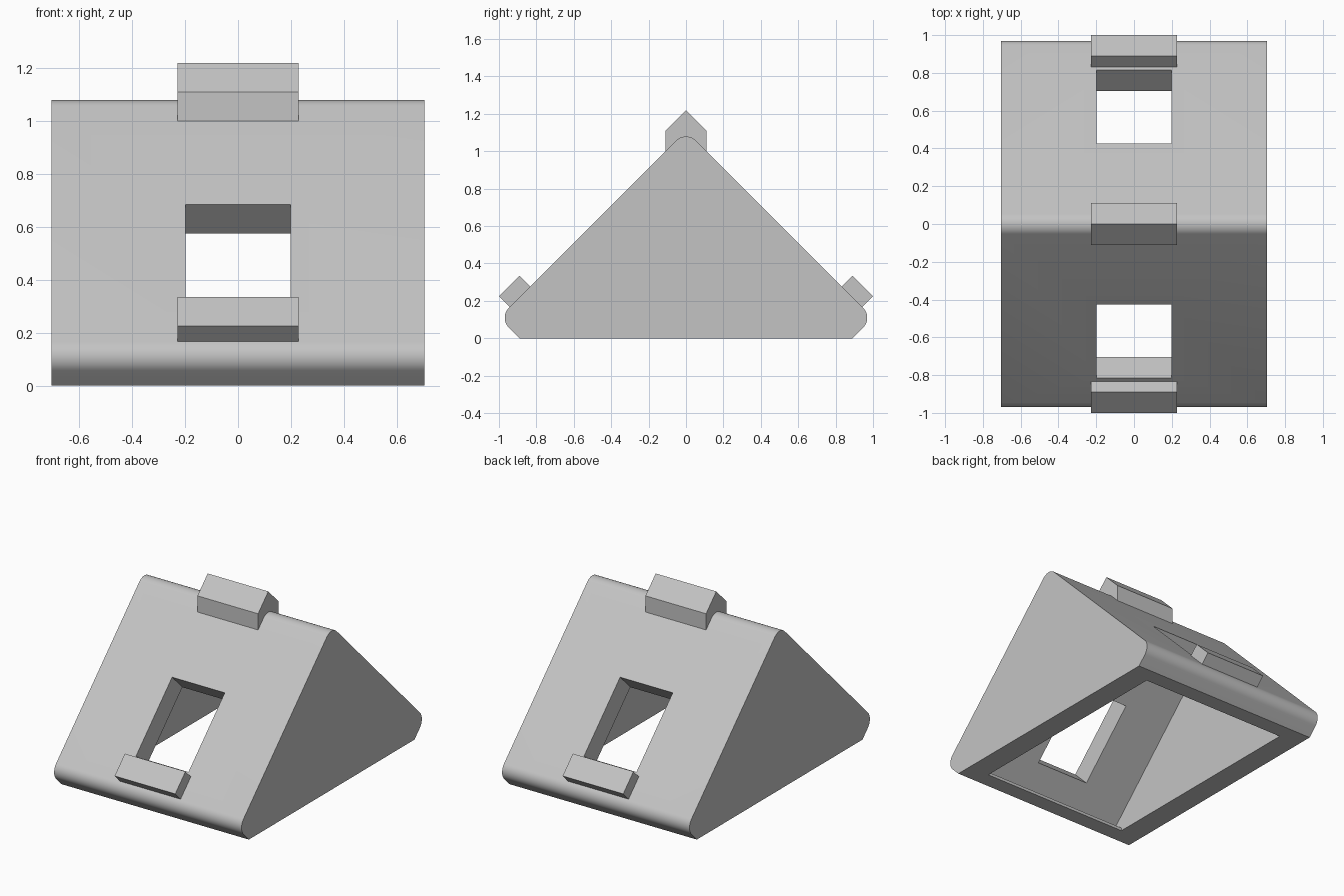
import bpy
import math

cube = bpy.data.objects.get("Cube")
if cube:
    bpy.data.objects.remove(cube, do_unlink=True)

grey = bpy.data.materials.new("light_grey")
grey.use_nodes = True
colour = (0.55, 0.55, 0.55, 1)
grey.diffuse_color = colour
grey.node_tree.nodes["Principled BSDF"].inputs["Base Color"].default_value = colour


def prism(name, profile, half_width):
    """Extrude a (y, z) profile symmetrically along x."""
    n = len(profile)
    verts = [(x, y, z) for x in (-half_width, half_width) for y, z in profile]
    faces = [list(range(n))[::-1], list(range(n, 2 * n))]
    faces += [(i, (i + 1) % n, n + (i + 1) % n, n + i) for i in range(n)]
    mesh = bpy.data.meshes.new(name)
    mesh.from_pydata(verts, [], faces)
    obj = bpy.data.objects.new(name, mesh)
    bpy.context.collection.objects.link(obj)
    mesh.materials.append(grey)
    bpy.context.view_layer.objects.active = obj
    bpy.ops.object.select_all(action='DESELECT')
    obj.select_set(True)
    bpy.ops.object.mode_set(mode='EDIT')
    bpy.ops.mesh.select_all(action='SELECT')
    bpy.ops.mesh.normals_make_consistent(inside=False)
    bpy.ops.object.mode_set(mode='OBJECT')
    return obj


def arc(cy, cz, r, start, end, steps=12):
    angles = [math.radians(start + (end - start) * i / steps) for i in range(steps + 1)]
    return [(cy + r * math.cos(a), cz + r * math.sin(a)) for a in angles]


def slope_block(side, s0, s1, d0, d1):
    """Rectangle aligned to a 45 degree slope: s is across it, d is down it."""
    corners = [(s0, d0), (s0, d1), (s1, d1), (s1, d0)]
    return [(side * (s + d) / 2, (s - d) / 2) for s, d in corners]


def cut(target, cutter):
    cutter.hide_render = True
    mod = target.modifiers.new("cut", 'BOOLEAN')
    mod.operation = 'DIFFERENCE'
    mod.solver = 'EXACT'
    mod.object = cutter
    bpy.context.view_layer.objects.active = target
    bpy.ops.object.modifier_apply(modifier=mod.name)
    bpy.data.objects.remove(cutter, do_unlink=True)


# Rounded triangular body
r = 0.075
inset = r * math.sqrt(2)
body_profile = [(-0.89, 0), (0.89, 0)]
body_profile += arc(1 - inset, 0.11, r, -45, 45)
body_profile += arc(0, 1.11 - inset, r, 45, 135)
body_profile += arc(inset - 1, 0.11, r, 135, 225)
body = prism("wedge_body", body_profile, 0.705)

# Hollow interior, open underneath with a thin lip
cavity = [(-0.78, -0.1), (0.78, -0.1), (0.78, 0.02), (0.87, 0.02),
          (0, 0.89), (-0.87, 0.02), (-0.78, 0.02)]
cut(body, prism("cavity_cutter", cavity, 0.55))

# Window and clip on each slope
for side, label in ((-1, "front"), (1, "back")):
    cut(body, prism("window_cutter", slope_block(side, 0.82, 1.3, -0.26, 0.52), 0.198))
    prism(label + "_clip", slope_block(side, 1.09, 1.225, 0.555, 0.775), 0.228)

# Pointed block on the ridge
prism("ridge_block", [(-0.11, 1.0), (0.11, 1.0), (0.11, 1.11), (0, 1.22), (-0.11, 1.11)], 0.228)

# Smooth the rounded edges only
bpy.ops.object.select_all(action='DESELECT')
body.select_set(True)
bpy.context.view_layer.objects.active = body
bpy.ops.object.shade_smooth_by_angle(angle=math.radians(30))
